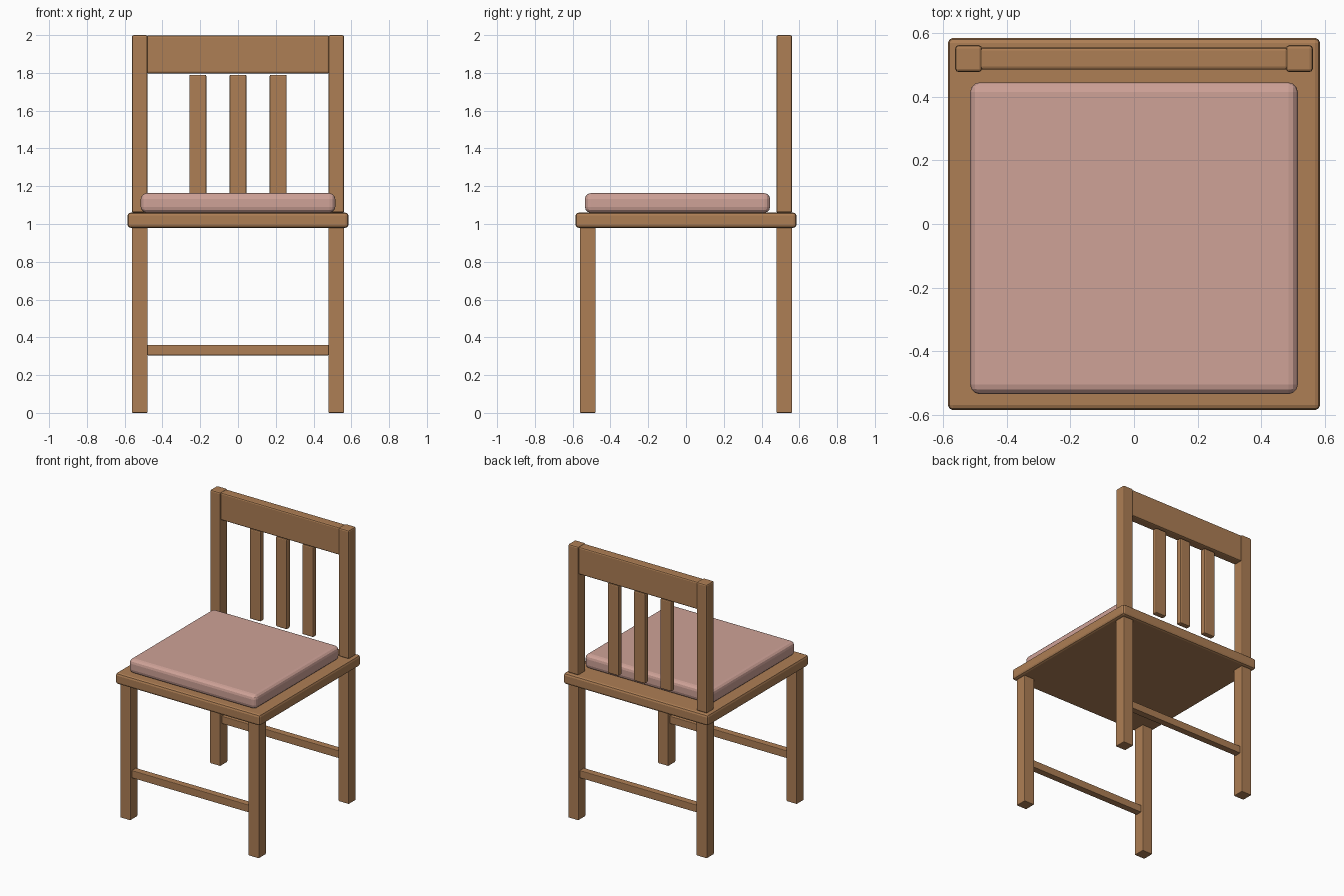
import bpy, bmesh

if "Cube" in bpy.data.objects:
    bpy.data.objects.remove(bpy.data.objects["Cube"])


def material(name, rgb):
    m = bpy.data.materials.new(name)
    m.diffuse_color = (*rgb, 1)
    m.use_nodes = True
    m.node_tree.nodes["Principled BSDF"].inputs["Base Color"].default_value = m.diffuse_color
    return m


WOOD = material("wood", (0.42, 0.21, 0.09))
FABRIC = material("cushion_fabric", (0.62, 0.36, 0.31))


def box(name, x, y, z, bevel, segments=2, mat=WOOD):
    """Bevelled box from (min, max) ranges on each axis."""
    bm = bmesh.new()
    bmesh.ops.create_cube(bm, size=1)
    for v in bm.verts:
        v.co = [r[0] if c < 0 else r[1] for c, r in zip(v.co, (x, y, z))]
    bmesh.ops.bevel(bm, geom=bm.edges[:], offset=bevel, segments=segments,
                    profile=0.5, affect='EDGES')
    mesh = bpy.data.meshes.new(name)
    bm.to_mesh(mesh)
    bm.free()
    mesh.materials.append(mat)
    ob = bpy.data.objects.new(name, mesh)
    bpy.context.collection.objects.link(ob)
    return ob


def around(c, size):
    return (c - size / 2, c + size / 2)


# Seat board and cushion
box("seat", (-0.585, 0.585), (-0.585, 0.585), (0.98, 1.06), 0.016)
box("cushion", (-0.515, 0.515), (-0.535, 0.445), (1.06, 1.163), 0.03, 3, FABRIC)

# Legs and back posts
for side, x in (("left", -0.52), ("right", 0.52)):
    for end, y in (("front", -0.52), ("back", 0.52)):
        box(f"{end}_leg_{side}", around(x, 0.084), around(y, 0.084), (0, 0.98), 0.005)
    box(f"back_post_{side}", around(x, 0.084), around(0.52, 0.084), (1.06, 2.0), 0.01)

# Stretchers between the legs
for end, y in (("front", -0.52), ("back", 0.52)):
    box(f"{end}_stretcher", (-0.48, 0.48), around(y, 0.05), (0.305, 0.36), 0.004)

# Back rest: top rail and slats
box("top_rail", (-0.485, 0.485), around(0.52, 0.07), (1.797, 1.998), 0.01)
for i, x in enumerate((-0.213, 0, 0.213)):
    box(f"back_slat_{i + 1}", around(x, 0.09), around(0.52, 0.04), (1.13, 1.79), 0.008)
